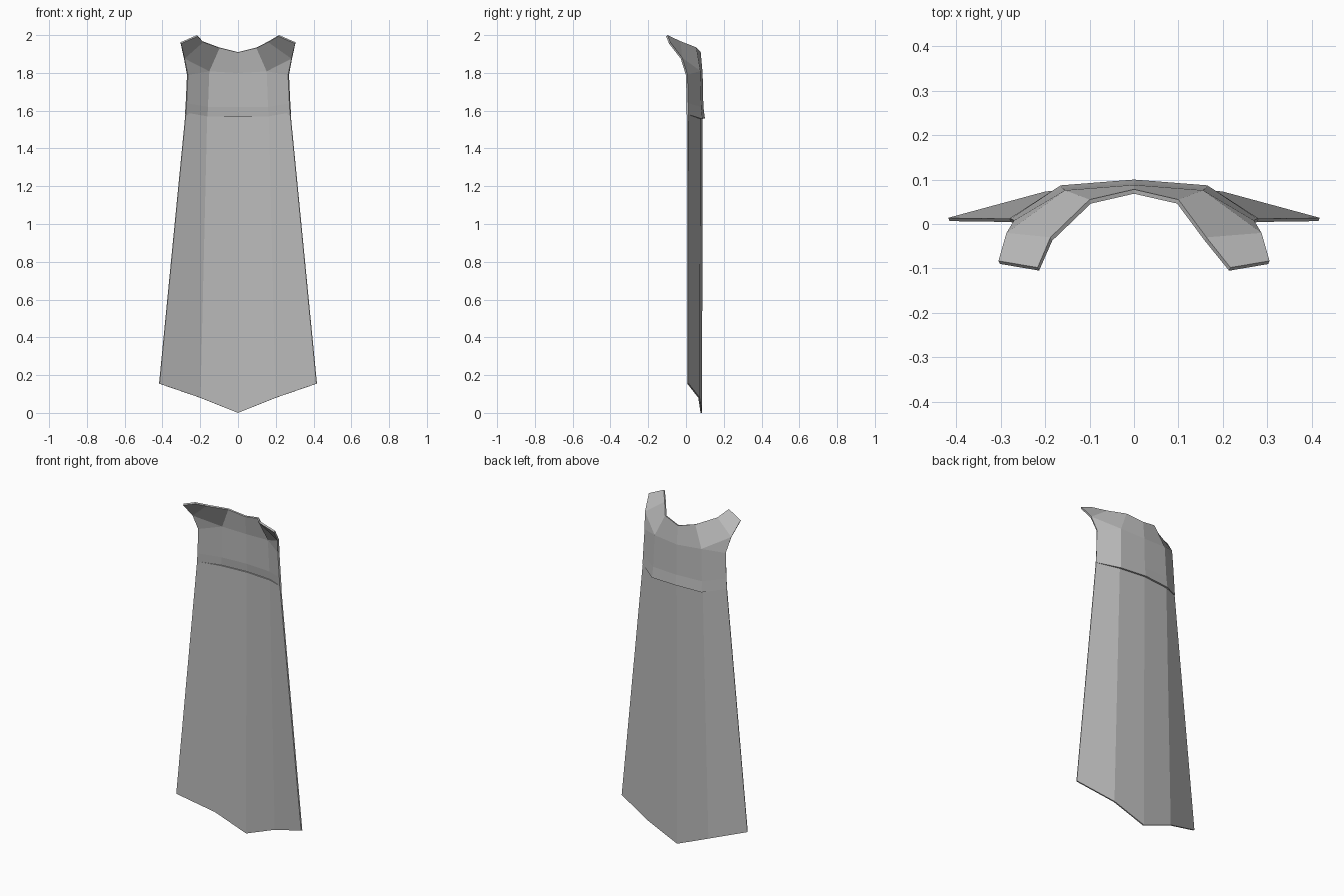
import bpy, bmesh

if "Cube" in bpy.data.objects:
    bpy.data.objects.remove(bpy.data.objects["Cube"])

grey = bpy.data.materials.new("cloth grey")
grey.diffuse_color = (0.5, 0.5, 0.5, 1)
grey.use_nodes = True
grey.node_tree.nodes["Principled BSDF"].inputs["Base Color"].default_value = grey.diffuse_color


def sheet(name, points, faces, thickness):
    """Build a thin sheet whose given surface is the back, thickened toward the front."""
    bm = bmesh.new()
    verts = {k: bm.verts.new(p) for k, p in points.items()}
    for f in faces:
        bm.faces.new([verts[k] for k in f])
    bmesh.ops.recalc_face_normals(bm, faces=bm.faces)
    if sum(f.normal.y * f.calc_area() for f in bm.faces) < 0:
        bmesh.ops.reverse_faces(bm, faces=bm.faces)
    me = bpy.data.meshes.new(name)
    bm.to_mesh(me)
    bm.free()
    me.materials.append(grey)
    ob = bpy.data.objects.new(name, me)
    bpy.context.collection.objects.link(ob)
    mod = ob.modifiers.new("thickness", 'SOLIDIFY')
    mod.thickness = thickness
    mod.offset = -1
    return ob


def mirrored(half):
    """Key (label, side); centre points are shared by both sides."""
    out = {}
    for k, (x, y, z) in half.items():
        for s in (-1, 1):
            out[(k, s if x else 0)] = (s * x, y, z)
    return out


def both_sides(points, faces):
    return [[(k, s) if (k, s) in points else (k, 0) for k in f]
            for s in (-1, 1) for f in faces]


# Long cloth: centre, fold and edge columns, pointed hem
cloth = mirrored({
    "c0": (0, 0.085, 0.0), "m0": (0.20, 0.073, 0.08), "e0": (0.418, 0.014, 0.155),
    "c1": (0, 0.088, 1.57), "m1": (0.165, 0.077, 1.57), "e1": (0.278, 0.012, 1.59),
})
sheet("cape_cloth", cloth,
      both_sides(cloth, [["c0", "m0", "m1", "c1"], ["m0", "e0", "e1", "m1"]]), 0.008)

# Yoke: flared lower rim, upright back, shoulders folding forward into two tabs
yoke = mirrored({
    "c0": (0, 0.100, 1.56), "m0": (0.165, 0.087, 1.556), "e0": (0.281, 0.012, 1.58),
    "c1": (0, 0.092, 1.62), "m1": (0.162, 0.081, 1.62), "e1": (0.277, 0.012, 1.64),
    "c2": (0, 0.088, 1.80), "m2": (0.155, 0.076, 1.81), "e2": (0.270, 0.008, 1.79),
    "c3": (0, 0.078, 1.91), "r1": (0.10, 0.055, 1.935),
    "r2": (0.188, -0.030, 1.968), "s": (0.287, -0.020, 1.88),
    "ti": (0.217, -0.098, 2.0), "to": (0.305, -0.083, 1.962),
})
yoke[("r2", 1)] = (0.163, -0.030, 1.968)   # right shoulder is cut straighter
sheet("cape_yoke", yoke, both_sides(yoke, [
    ["c0", "m0", "m1", "c1"], ["m0", "e0", "e1", "m1"],
    ["c1", "m1", "m2", "c2"], ["m1", "e1", "e2", "m2"],
    ["c2", "m2", "r1", "c3"], ["m2", "s", "r2", "r1"],
    ["m2", "e2", "s"], ["s", "to", "ti", "r2"]]), 0.010)
